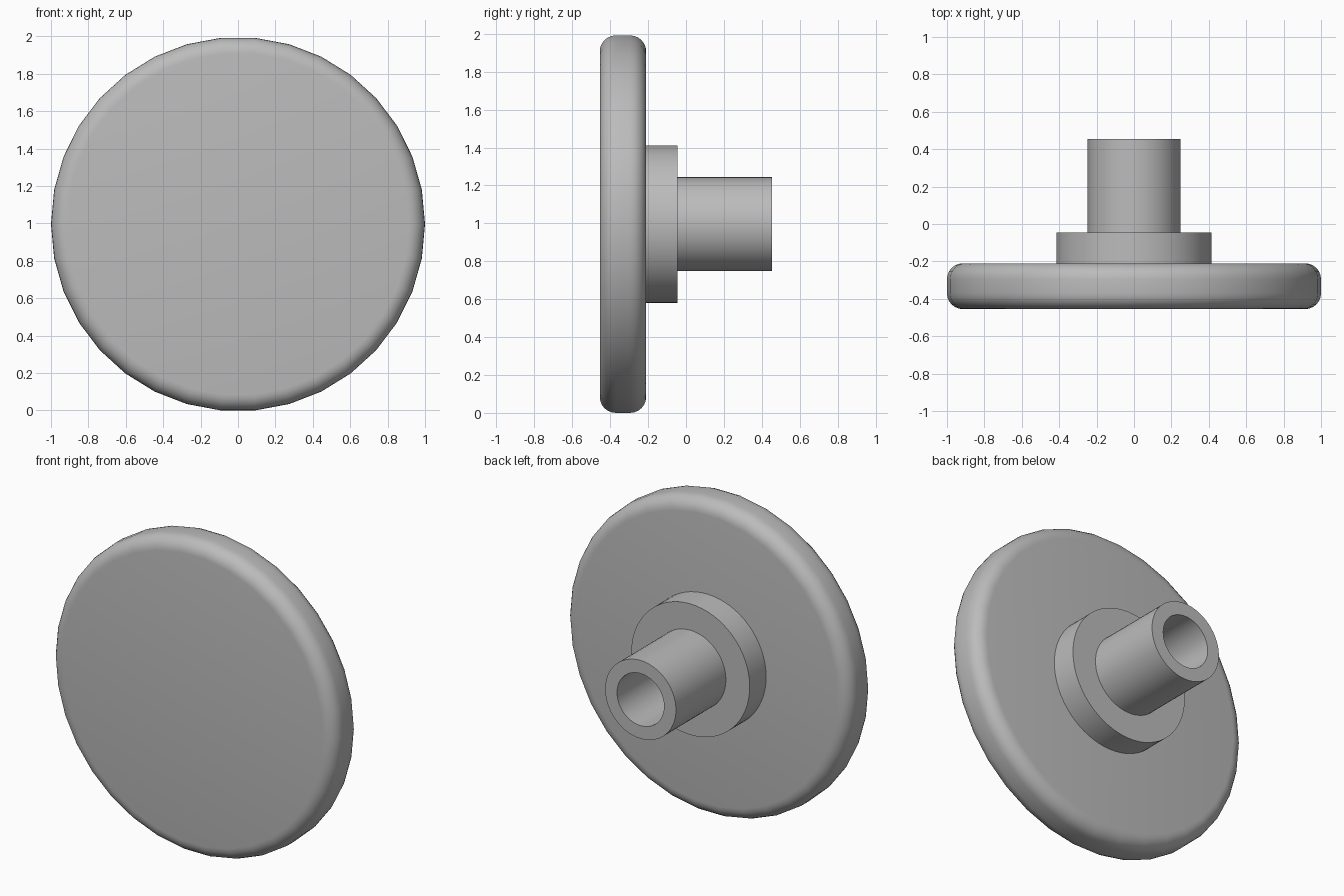
import bpy, math
from mathutils import Vector

cube = bpy.data.objects.get("Cube")
if cube:
    bpy.data.objects.remove(cube, do_unlink=True)

grey = bpy.data.materials.new("plain grey")
grey.use_nodes = True
colour = (0.5, 0.5, 0.5, 1)
grey.diffuse_color = colour
grey.node_tree.nodes["Principled BSDF"].inputs["Base Color"].default_value = colour

DISC_SIDES = 34
CENTRE_Z = math.cos(math.pi / DISC_SIDES)


def lathe(name, profile, sides):
    """Spin a list of (radius, y) points about the knob's y axis."""
    verts, rings, faces = [], [], []
    for r, y in profile:
        count = sides if r > 0 else 1
        rings.append([len(verts) + i % count for i in range(sides)])
        for i in range(count):
            a = math.tau * i / sides
            verts.append(Vector((r * math.cos(a), y, CENTRE_Z + r * math.sin(a))))
    for a, b in zip(rings, rings[1:]):
        for i in range(sides):
            j = (i + 1) % sides
            face = [a[i], a[j], b[j], b[i]]
            faces.append(list(dict.fromkeys(face)))
    mesh = bpy.data.meshes.new(name)
    mesh.from_pydata(verts, [], faces)
    mesh.materials.append(grey)
    obj = bpy.data.objects.new(name, mesh)
    bpy.context.collection.objects.link(obj)
    bpy.ops.object.select_all(action='DESELECT')
    obj.select_set(True)
    bpy.context.view_layer.objects.active = obj
    bpy.ops.object.shade_smooth_by_angle(angle=math.radians(35))
    return obj


# Disc with rounded rims
front, back, fillet, steps = -0.455, -0.21, 0.085, 6
arc = [math.pi / 2 * i / steps for i in range(steps + 1)]
rim = [(1 - fillet + fillet * math.sin(a), front + fillet - fillet * math.cos(a)) for a in arc]
rim += [(1 - fillet + fillet * math.cos(a), back - fillet + fillet * math.sin(a)) for a in arc]
lathe("knob_disc", [(0, front)] + rim + [(0, back)], DISC_SIDES)

# Collar behind the disc
collar_back = -0.045
lathe("collar", [(0, back), (0.415, back), (0.415, collar_back), (0, collar_back)], 64)

# Hollow stem with a blind bore
stem_back = 0.455
lathe("stem", [(0.248, collar_back), (0.248, stem_back), (0.165, stem_back),
               (0.165, collar_back + 0.005), (0, collar_back + 0.005)], 64)
